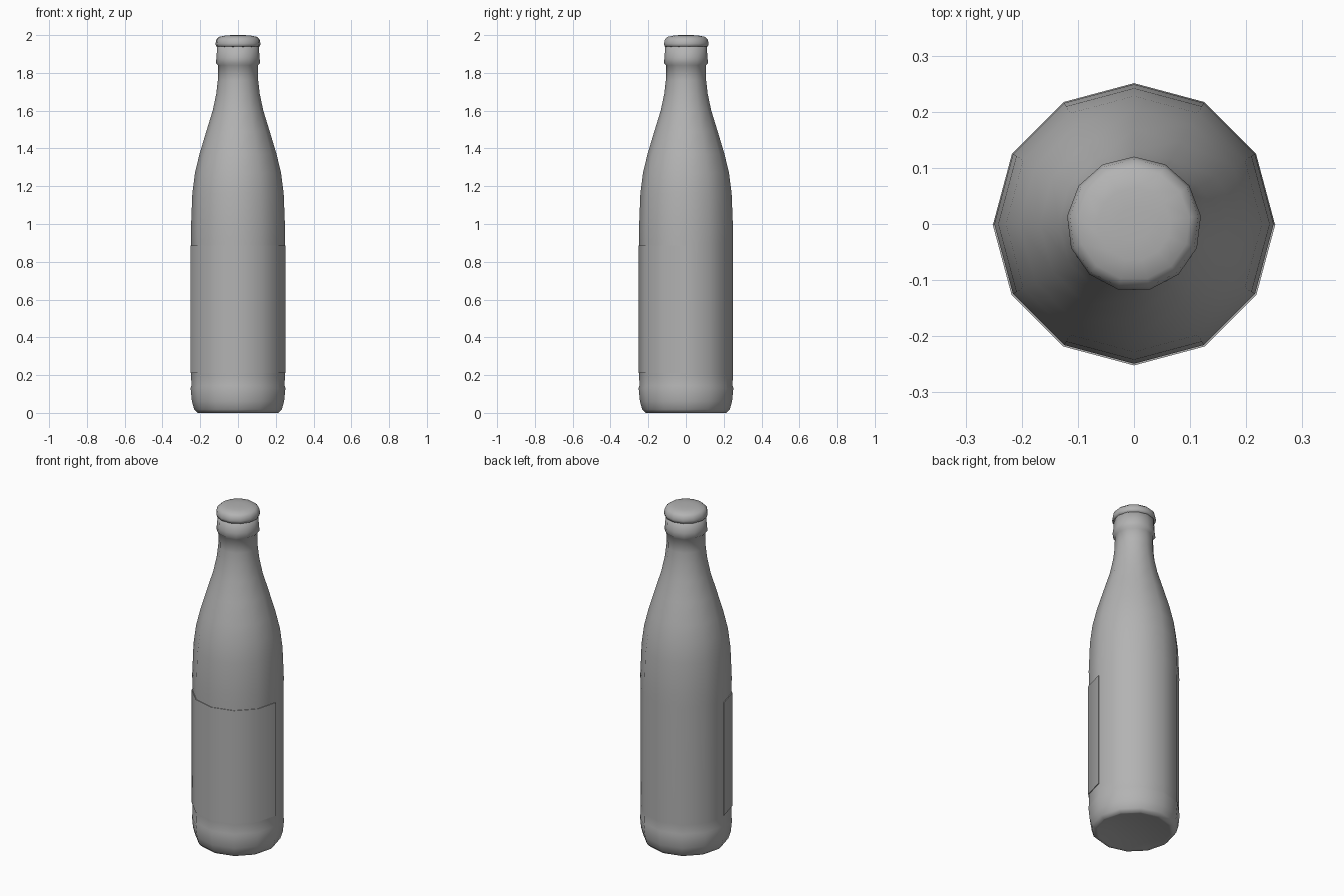
import bpy, bmesh
from math import sin, cos, pi, radians

if "Cube" in bpy.data.objects:
    bpy.data.objects.remove(bpy.data.objects["Cube"])

# Dark grey shared by all parts
grey = bpy.data.materials.new("dark_grey")
grey.diffuse_color = (0.45, 0.45, 0.45, 1)
grey.use_nodes = True
grey.node_tree.nodes["Principled BSDF"].inputs["Base Color"].default_value = grey.diffuse_color


def finish(name, bm, angle=40):
    bmesh.ops.recalc_face_normals(bm, faces=bm.faces)
    me = bpy.data.meshes.new(name)
    bm.to_mesh(me)
    bm.free()
    me.materials.append(grey)
    ob = bpy.data.objects.new(name, me)
    bpy.context.collection.objects.link(ob)
    bpy.ops.object.select_all(action='DESELECT')
    ob.select_set(True)
    bpy.context.view_layer.objects.active = ob
    bpy.ops.object.shade_smooth_by_angle(angle=radians(angle))
    return ob


def lathe(name, profile, sides, angle, start=pi / 2):
    """Revolve (radius, z) points about the z axis."""
    bm = bmesh.new()
    rings = []
    for r, z in profile:
        rings.append([bm.verts.new((r * cos(start + 2 * pi * i / sides),
                                    r * sin(start + 2 * pi * i / sides), z))
                      for i in range(sides)])
    for a, b in zip(rings, rings[1:]):
        for i in range(sides):
            j = (i + 1) % sides
            bm.faces.new((a[i], a[j], b[j], b[i]))
    bm.faces.new(rings[0])
    bm.faces.new(rings[-1])
    return finish(name, bm, angle)


# Glass body: shallow punt, rounded heel with small ledge, wall, shoulder, neck and collar
lathe("bottle", [
    (0.13, 0.018), (0.20, 0.002), (0.215, 0.0), (0.232, 0.018),
    (0.244, 0.06), (0.251, 0.13), (0.247, 0.145), (0.248, 0.20), (0.248, 0.90),
    (0.249, 0.98), (0.242, 1.16), (0.228, 1.27), (0.204, 1.37), (0.168, 1.49),
    (0.134, 1.60), (0.115, 1.69), (0.107, 1.76), (0.105, 1.84), (0.118, 1.852),
    (0.114, 1.88), (0.110, 1.95)], 12, 120)

# Cap
lathe("bottle_cap", [
    (0.106, 1.938), (0.117, 1.94), (0.120, 1.955), (0.115, 1.978),
    (0.10, 1.991), (0.065, 1.998), (0.03, 2.0)], 13, 120)

# Label: thin wrap over the front half
bm = bmesh.new()
loops = []
for i in range(7):
    a = pi + pi * i / 6
    loops.append([bm.verts.new((r * cos(a), r * sin(a), z))
                  for r, z in ((0.2475, 0.21), (0.252, 0.21), (0.252, 0.885), (0.2475, 0.885))])
for p, q in zip(loops, loops[1:]):
    for k in range(4):
        m = (k + 1) % 4
        bm.faces.new((p[k], p[m], q[m], q[k]))
bm.faces.new(loops[0])
bm.faces.new(loops[-1])
finish("front_label", bm)
